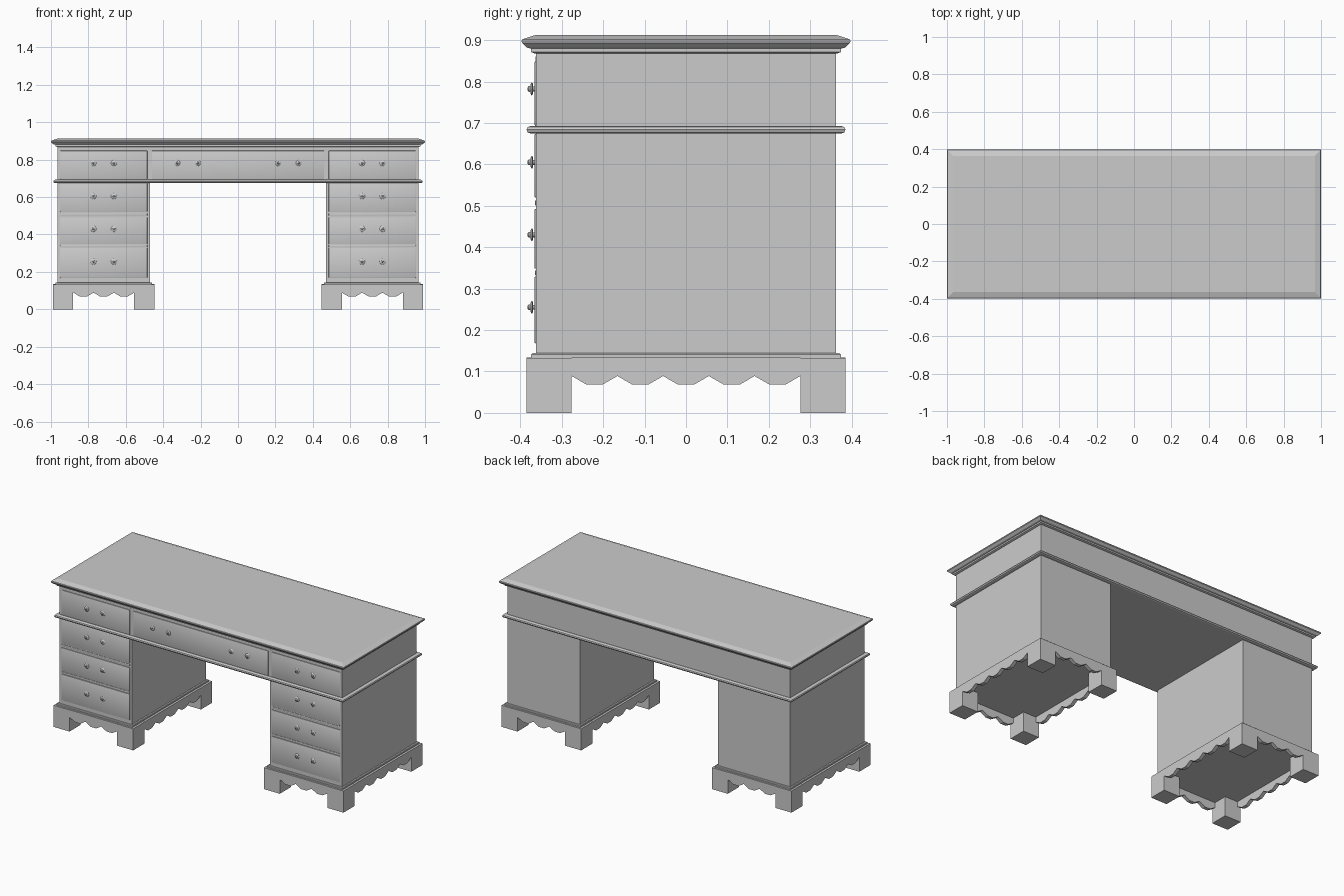
import bpy, bmesh, math
from mathutils import Vector

if "Cube" in bpy.data.objects:
    bpy.data.objects.remove(bpy.data.objects["Cube"])


def finish(name, bm, smooth=False):
    bmesh.ops.recalc_face_normals(bm, faces=bm.faces[:])
    me = bpy.data.meshes.new(name)
    bm.to_mesh(me)
    bm.free()
    ob = bpy.data.objects.new(name, me)
    bpy.context.collection.objects.link(ob)
    if smooth:
        bpy.context.view_layer.objects.active = ob
        ob.select_set(True)
        bpy.ops.object.shade_smooth_by_angle(angle=math.radians(40))
        ob.select_set(False)
    return ob


def skin(bm, rings, closed_caps=True):
    """Join equal-length vertex rings with quads and cap the ends."""
    vs = [[bm.verts.new(p) for p in r] for r in rings]
    n = len(vs[0])
    for a, b in zip(vs, vs[1:]):
        for i in range(n):
            bm.faces.new((a[i], a[(i + 1) % n], b[(i + 1) % n], b[i]))
    if closed_caps:
        bm.faces.new(vs[0])
        bm.faces.new(vs[-1])


def slab(name, cx, hx, hy, profile):
    """Rectangular block with a moulded edge: profile = (outset, z)."""
    bm = bmesh.new()
    skin(bm, [[(cx + sx * (hx + o), sy * (hy + o), z)
               for sx, sy in ((-1, -1), (1, -1), (1, 1), (-1, 1))]
              for o, z in profile])
    return finish(name, bm)


def box(name, x0, x1, y0, y1, z0, z1, bevel=0):
    bm = bmesh.new()
    skin(bm, [[(x0, y0, z), (x1, y0, z), (x1, y1, z), (x0, y1, z)] for z in (z0, z1)])
    if bevel:
        bmesh.ops.bevel(bm, geom=bm.edges[:], offset=bevel, segments=2,
                        affect='EDGES', profile=0.5)
    return finish(name, bm, bool(bevel))


def apron(name, start, along, inward, length, count):
    """Scalloped board hanging between two feet."""
    w = length / count
    pts = [(0, 0.134)]
    for i in range(count):
        pts += [(i * w, 0.089), ((i + 0.33) * w, 0.068), ((i + 0.67) * w, 0.068)]
    pts += [(length, 0.089), (length, 0.134)]
    a, n, s = Vector(along), Vector(inward), Vector(start)
    bm = bmesh.new()
    skin(bm, [[s + a * u + n * t + Vector((0, 0, z)) for u, z in pts]
              for t in (0, 0.022)])
    return finish(name, bm)


def knob(x, z):
    prof = [(.006, -.360), (.006, -.369), (.013, -.370), (.016, -.372),
            (.013, -.3745), (.007, -.376), (.0065, -.380), (.003, -.383)]
    bm = bmesh.new()
    skin(bm, [[(x + r * math.cos(k * math.pi / 6), y, z + r * math.sin(k * math.pi / 6))
               for k in range(12)] for r, y in prof])
    return finish("drawer_knob", bm, True)


HX, HY = 0.965, 0.362          # case half sizes
PC, PW = 0.718, 0.247          # pedestal centre and half width
FRONT = -0.3655                # drawer face

# desktop, cornice strip, frieze case and waist moulding
slab("desktop", 0, HX, HY, [(.015, .880), (.022, .882), (.034, .893), (.035, .898),
                            (.033, .902), (.002, .912)])
slab("cornice_strip", 0, HX, HY, [(.004, .868), (.012, .871), (.012, .881)])
slab("frieze_case", 0, HX, HY, [(0, .680), (0, .875)])
slab("waist_moulding", 0, HX, HY, [(.012, .674), (.020, .677), (.023, .684),
                                   (.020, .690), (.012, .693)])

# wide centre drawer and the frieze dividers
box("centre_drawer", -.460, .460, FRONT, -.34, .694, .848, .002)
for x in (-.215, -.325, .215, .325):
    knob(x, .782)

for s in (-1, 1):
    cx = s * PC
    # pedestal case and base trim
    slab("pedestal_case", cx, PW, HY, [(0, .130), (0, .680)])
    slab("base_trim", cx, PW, HY, [(.021, .131), (.012, .133), (.012, .141), (.009, .144)])
    box("frieze_divider", s * .4735 - .005, s * .4735 + .005, -.3635, -.35, .69, .86)

    # drawers with two knobs each, and the rails between them
    for z0, z1, zk in ((.168, .329, .255), (.348, .492, .430),
                       (.520, .673, .605), (.694, .848, .782)):
        box("pedestal_drawer", cx - .233, cx + .233, FRONT, -.34, z0, z1, .002)
        for dx in (-.055, .055):
            knob(cx + dx, zk)
    for z in (.338, .507):
        box("drawer_rail", cx - .233, cx + .233, -.3645, -.35, z - .006, z + .006, .002)

    # bracket base: four feet joined by scalloped aprons
    fx, fy, fw = PW + .025, HY + .023, .109
    for sx in (-1, 1):
        for sy in (-1, 1):
            xs = sorted((cx + sx * fx, cx + sx * (fx - fw)))
            ys = sorted((sy * fy, sy * (fy - fw)))
            box("bracket_foot", *xs, *ys, 0, .133)
        apron("side_apron", (cx + sx * fx, -fy + fw, 0), (0, 1, 0), (-sx, 0, 0),
              2 * (fy - fw), 5)
        apron("end_apron", (cx - fx + fw, sx * fy, 0), (1, 0, 0), (0, -sx, 0),
              2 * (fx - fw), 3)
    box("base_floor", cx - fx + .01, cx + fx - .01, -fy + .01, fy - .01, .120, .132)
